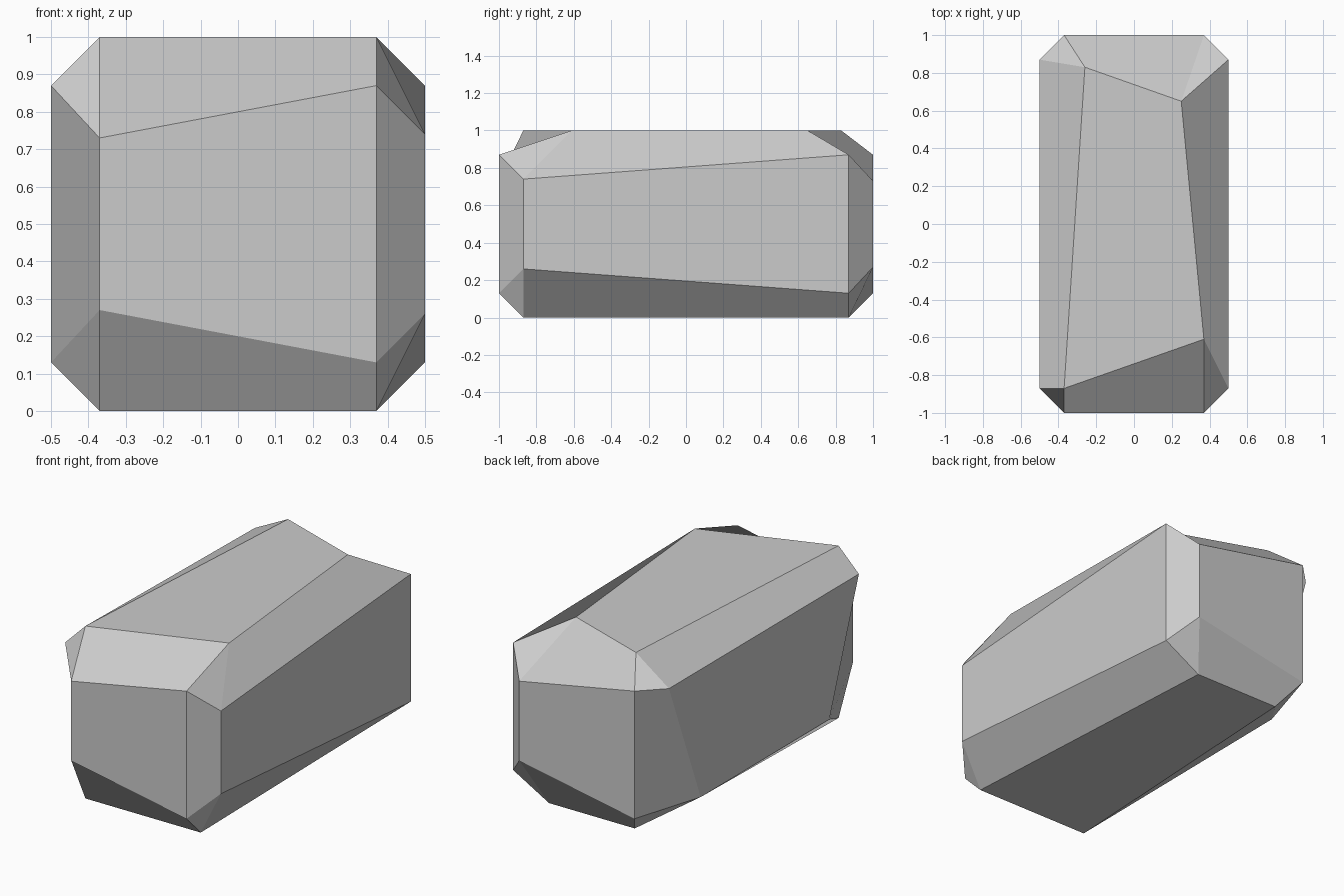
import bpy
import bmesh
from itertools import product

cube = bpy.data.objects.get("Cube")
if cube:
    bpy.data.objects.remove(cube, do_unlink=True)

X, Y, Z = range(3)
L, R = -1, 1
HALF = (0.5, 1.0, 0.5)
CHAMFER = 0.13

# Corner points that slide away from the even chamfer: (corner, side) -> {axis: distance}
slides = {}
for v in (L, R):
    slides[(R, L, v), X] = {Z: 0.24}
    slides[(L, L, v), Y] = {Z: 0.23}
    slides[(R, R, v), Y] = {Z: 0.23}
slides[(L, L, L), X] = {Y: 0.60}
slides[(L, R, L), X] = {Y: 0.58}
slides[(R, L, R), Z] = {Y: 0.61}
slides[(R, R, R), Z] = {X: 0.25, Y: 0.65}
slides[(L, R, R), Z] = {X: 0.26, Y: 0.83}
slides[(R, R, L), Z] = {X: 0.27}
slides[(L, R, L), Z] = {X: 0.28}

bm = bmesh.new()
points = {}

# Three points for each corner, one on each side that meets there
for corner in product((L, R), repeat=3):
    for side in range(3):
        dist = [HALF[a] if a == side else HALF[a] - CHAMFER for a in range(3)]
        for axis, value in slides.get((corner, side), {}).items():
            dist[axis] = value
        co = [s * d for s, d in zip(corner, dist)]
        co[Z] += HALF[Z]
        points[corner, side] = bm.verts.new(co)


def key(**signs):
    return (signs["x"], signs["y"], signs["z"])


def corner_at(axes, signs):
    return key(**{"xyz"[a]: s for a, s in zip(axes, signs)})


for a in range(3):
    b, c = (a + 1) % 3, (a + 2) % 3
    axes = (a, b, c)
    # Large flat sides
    for s in (L, R):
        loop = [(L, L), (R, L), (R, R), (L, R)]
        bm.faces.new([points[corner_at(axes, (s, *t)), a] for t in loop])
    # Sloped edge strips running along this axis
    for sb, sc in product((L, R), repeat=2):
        lo, hi = (corner_at(axes, (s, sb, sc)) for s in (L, R))
        bm.faces.new([points[lo, b], points[hi, b], points[hi, c], points[lo, c]])

# Triangular corner facets
for corner in product((L, R), repeat=3):
    bm.faces.new([points[corner, side] for side in range(3)])

bmesh.ops.recalc_face_normals(bm, faces=bm.faces)
mesh = bpy.data.meshes.new("faceted_stone")
bm.to_mesh(mesh)
bm.free()

# Plain grey stone
grey = bpy.data.materials.new("stone_grey")
grey.use_nodes = True
colour = (0.6, 0.6, 0.6, 1.0)
grey.diffuse_color = colour
grey.node_tree.nodes["Principled BSDF"].inputs["Base Color"].default_value = colour
mesh.materials.append(grey)

stone = bpy.data.objects.new("faceted_stone", mesh)
bpy.context.collection.objects.link(stone)
